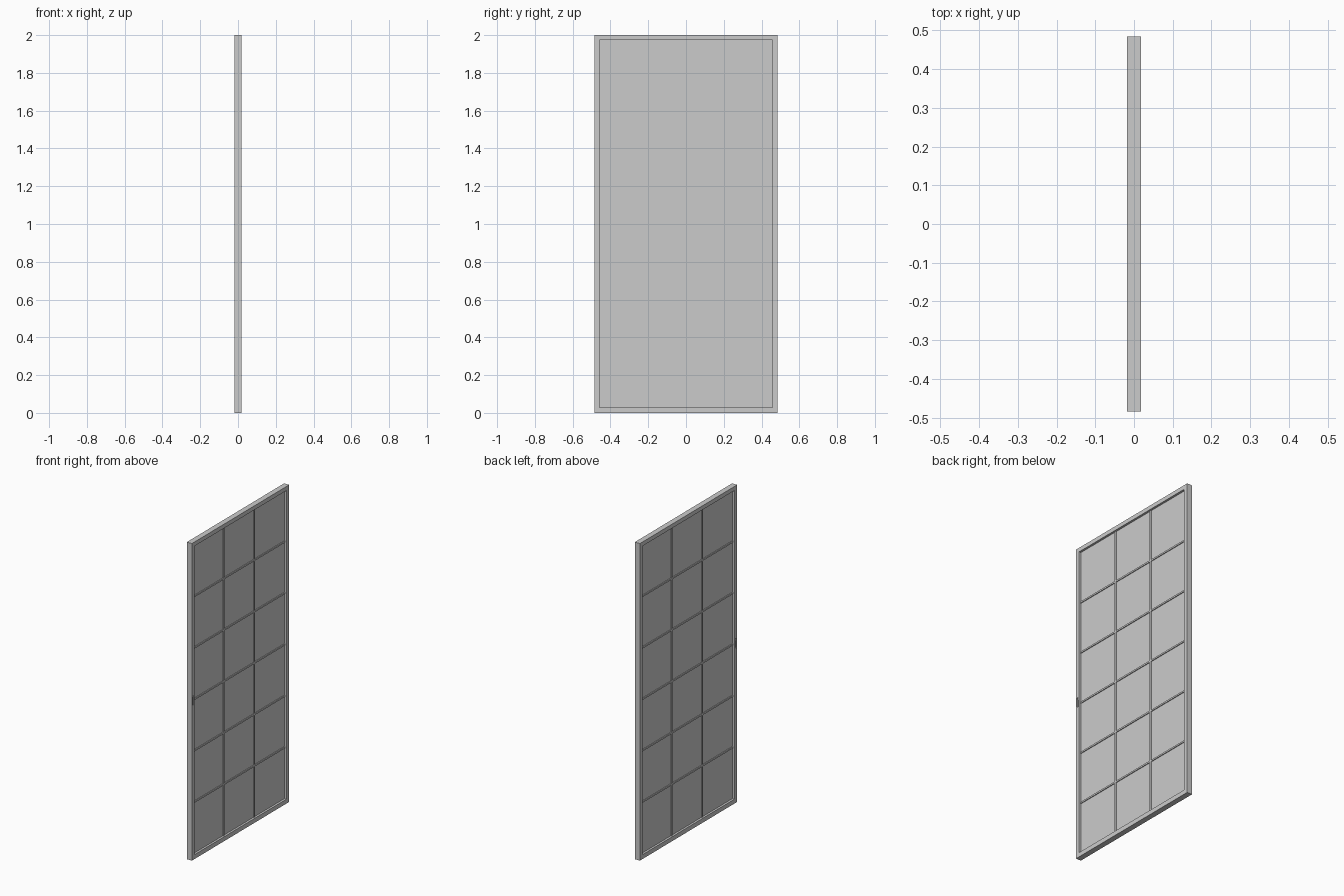
import bpy

if "Cube" in bpy.data.objects:
    bpy.data.objects.remove(bpy.data.objects["Cube"])

HALF_T, HALF_W, HEIGHT = 0.0175, 0.485, 2.0
IN_W, IN_BOT, IN_TOP = 0.458, 0.028, 1.974
COLS, ROWS = 3, 6


def box(name, x, y, z):
    """Box from (min, max) ranges on each axis."""
    bpy.ops.mesh.primitive_cube_add(size=1, location=[sum(r) / 2 for r in (x, y, z)])
    ob = bpy.context.object
    ob.name = name
    ob.scale = [r[1] - r[0] for r in (x, y, z)]
    bpy.ops.object.transform_apply(location=False, rotation=False, scale=True)
    return ob


def cut(target, cutter):
    mod = target.modifiers.new(cutter.name, 'BOOLEAN')
    mod.operation = 'DIFFERENCE'
    mod.solver = 'EXACT'
    mod.object = cutter
    cutter.hide_render = True
    cutter.hide_set(True)


# Outer frame with its opening
frame = box("door_frame", (-HALF_T, HALF_T), (-HALF_W, HALF_W), (0, HEIGHT))
cut(frame, box("opening_cutter", (-0.1, 0.1), (-IN_W, IN_W), (IN_BOT, IN_TOP)))

# Thin recessed panel, let slightly into the frame
box("panel", (-0.004, 0.004), (-IN_W - 0.002, IN_W + 0.002),
    (IN_BOT - 0.002, IN_TOP + 0.002))

# Lattice bars standing proud of the panel on both faces
BAR, BAR_X = 0.005, (-0.009, 0.009)
for i in range(1, COLS):
    y = -IN_W + 2 * IN_W * i / COLS
    box("upright_bar", BAR_X, (y - BAR, y + BAR), (IN_BOT, IN_TOP))
for i in range(1, ROWS):
    z = IN_BOT + (IN_TOP - IN_BOT) * i / ROWS
    box("cross_bar", BAR_X, (-IN_W, IN_W), (z - BAR, z + BAR))

# Finger pull recess and small latch on each face
for s in (-1, 1):
    xs = sorted((s * (HALF_T - 0.006), s * 0.03))
    cut(frame, box("pull_cutter", xs, (-0.478, -0.466), (0.975, 1.035)))
    xs = sorted((s * 0.010, s * 0.016))
    box("latch", xs, (-0.4745, -0.4695), (1.023, 1.031))
